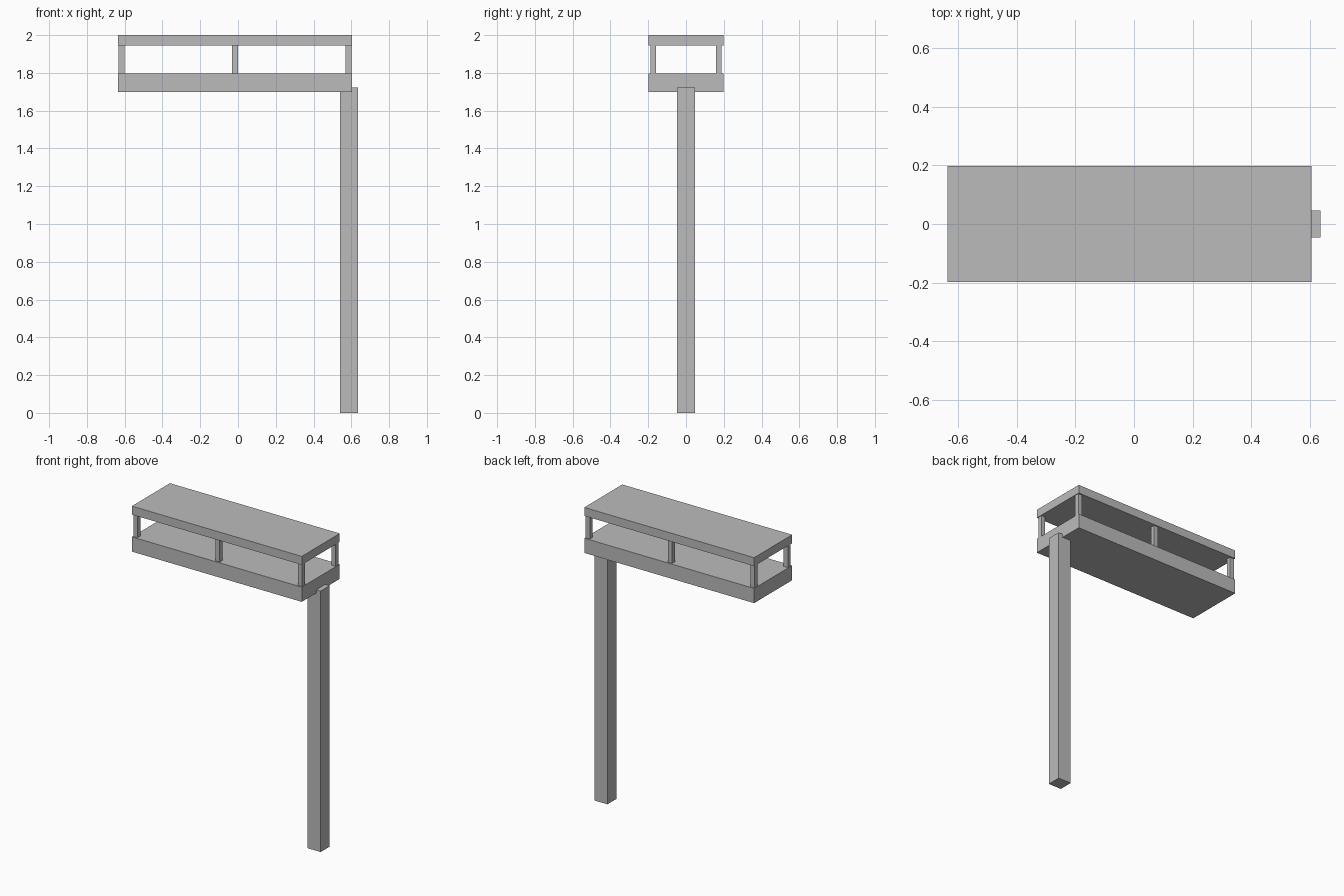
import bpy

if "Cube" in bpy.data.objects:
    bpy.data.objects.remove(bpy.data.objects["Cube"])

grey = bpy.data.materials.new("plain grey")
grey.diffuse_color = (0.5, 0.5, 0.5, 1)
grey.use_nodes = True
grey.node_tree.nodes["Principled BSDF"].inputs["Base Color"].default_value = grey.diffuse_color


def box(name, x, y, z):
    """Axis-aligned box from (min, max) ranges."""
    bpy.ops.mesh.primitive_cube_add(
        size=1, location=[(r[0] + r[1]) / 2 for r in (x, y, z)])
    ob = bpy.context.object
    ob.name = name
    ob.scale = [r[1] - r[0] for r in (x, y, z)]
    bpy.ops.object.transform_apply(location=False, rotation=False, scale=True)
    ob.data.materials.append(grey)
    return ob


X0, X1, HALF_Y = -0.636, 0.604, 0.198

# Main upright, slightly let into the tray and standing proud of its end
box("support_post", (0.541, 0.636), (-0.0465, 0.0465), (0, 1.722))

# Tray and roof slabs
box("lower_slab", (X0, X1), (-HALF_Y, HALF_Y), (1.70, 1.797))
box("roof_slab", (X0, X1), (-HALF_Y, HALF_Y), (1.944, 2.0))

# Six small struts between the slabs
W, INSET = 0.03, 0.004
mid = (X0 + X1) / 2
xs = {"left": X0 + INSET + W / 2, "middle": mid, "right": X1 - INSET - W / 2}
yc = HALF_Y - 0.009 - W / 2
for label, x in xs.items():
    for side, s in (("front", -1), ("back", 1)):
        box(f"{side}_{label}_strut", (x - W / 2, x + W / 2),
            (s * yc - W / 2, s * yc + W / 2), (1.797, 1.944))
